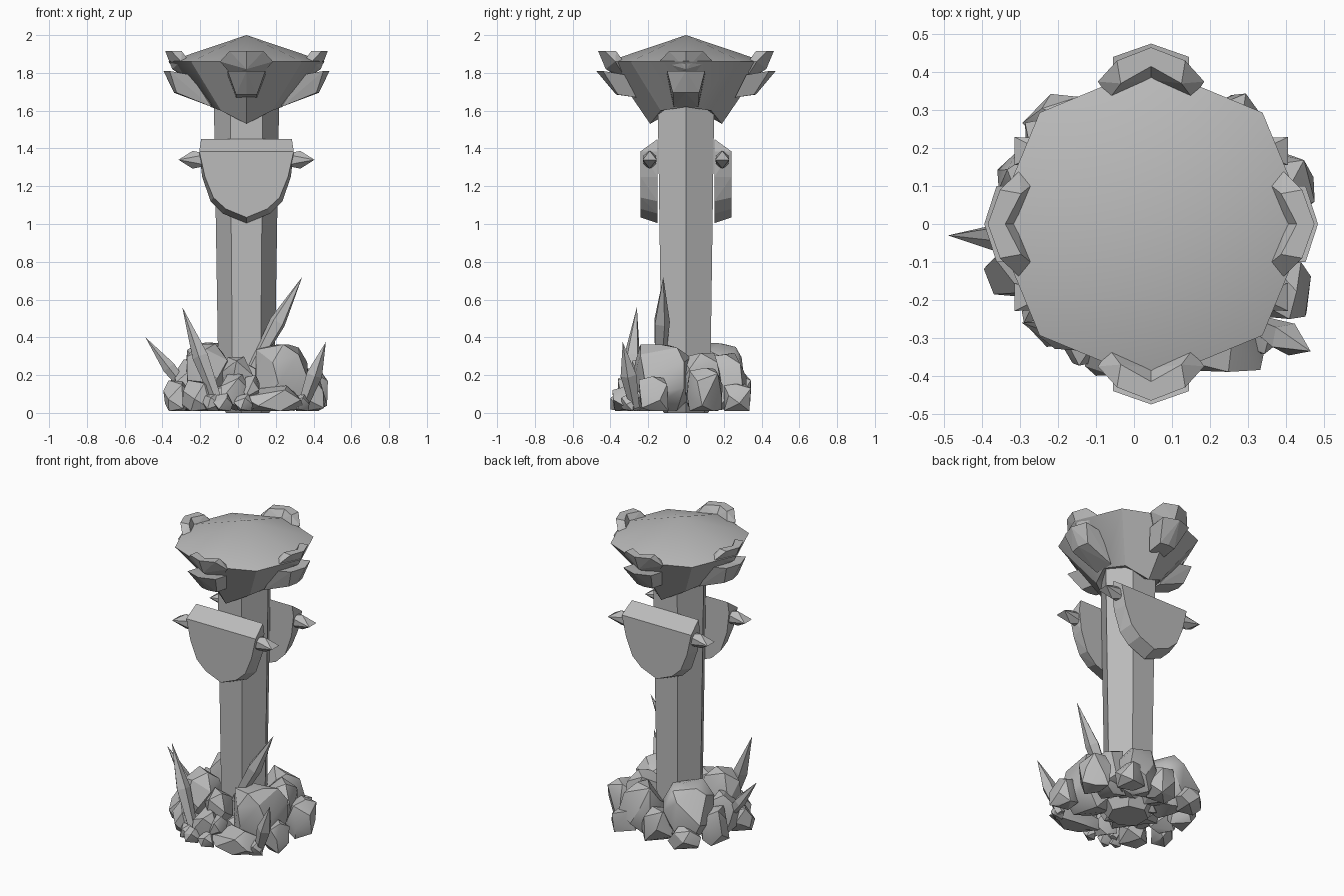
import bpy, bmesh, math, random
from mathutils import Vector, Matrix

random.seed(11)
cube = bpy.data.objects.get("Cube")
if cube:
    bpy.data.objects.remove(cube, do_unlink=True)

stone = bpy.data.materials.new("grey_stone")
stone.use_nodes = True
GREY = (0.5, 0.5, 0.5, 1)
stone.diffuse_color = GREY
stone.node_tree.nodes["Principled BSDF"].inputs["Base Color"].default_value = GREY

CENTRE = Vector((0.045, 0, 0))


def finish(name, bm, angle=None):
    """Turn a bmesh into a named stone object."""
    bmesh.ops.recalc_face_normals(bm, faces=bm.faces)
    mesh = bpy.data.meshes.new(name)
    bm.to_mesh(mesh)
    bm.free()
    mesh.materials.append(stone)
    obj = bpy.data.objects.new(name, mesh)
    bpy.context.scene.collection.objects.link(obj)
    if angle:
        bpy.ops.object.select_all(action='DESELECT')
        obj.select_set(True)
        bpy.context.view_layer.objects.active = obj
        bpy.ops.object.shade_smooth_by_angle(angle=math.radians(angle))
    return obj


def add_hull(bm, points):
    """Add the convex hull of the points to a bmesh."""
    verts = [bm.verts.new(p) for p in points]
    result = bmesh.ops.convex_hull(bm, input=verts)
    loose = {v for v in result["geom_interior"] + result["geom_unused"]
             if isinstance(v, bmesh.types.BMVert)}
    bmesh.ops.delete(bm, geom=list(loose), context='VERTS')


def hull(name, points, angle=None, merge=1):
    bm = bmesh.new()
    add_hull(bm, points)
    bmesh.ops.dissolve_limit(bm, angle_limit=math.radians(merge),
                             verts=bm.verts, edges=bm.edges)
    return finish(name, bm, angle)


def ring(sides, radius, z):
    return [CENTRE + Vector((radius * math.cos(math.tau * i / sides),
                             radius * math.sin(math.tau * i / sides), z))
            for i in range(sides)]


# Tapered six-sided column
hull("column", ring(6, 0.147, 0.06) + ring(6, 0.173, 1.66))

# Eight-sided bowl with a shallow domed lid and a zigzag lower edge
bm = bmesh.new()
rim = [bm.verts.new(p) for p in ring(8, 0.415, 1.86)]
low = [bm.verts.new(p) for p in ring(8, 0.19, 1.6)]
low[2].co.z = low[6].co.z = 1.53
low[0].co.z = low[4].co.z = 1.62
apex = bm.verts.new(CENTRE + Vector((0, 0, 2)))
under = bm.verts.new(CENTRE + Vector((0, 0, 1.64)))
for i in range(8):
    j = (i + 1) % 8
    bm.faces.new((rim[i], rim[j], apex))
    bm.faces.new((low[i], low[j], rim[j], rim[i]))
    bm.faces.new((low[j], low[i], under))
finish("bowl", bm, 32)


def bent_plate(name, half, angle, reach):
    """Two mirrored convex halves (outward, sideways, up), folded on a corner."""
    bm = bmesh.new()
    turn = Matrix.Rotation(angle, 3, 'Z')
    for side in (1, -1):
        add_hull(bm, [CENTRE + turn @ Vector((r * reach, side * t, z))
                      for r, t, z in half])
    bmesh.ops.remove_doubles(bm, verts=bm.verts, dist=0.0005)
    inner = [f for f in bm.faces
             if all(abs((turn.inverted() @ (v.co - CENTRE)).y) < 0.001 for v in f.verts)]
    bmesh.ops.delete(bm, geom=inner, context='FACES')
    bmesh.ops.dissolve_limit(bm, angle_limit=0.02, verts=bm.verts, edges=bm.edges)
    finish(name, bm)


# Crown claws on the rim and brackets below them, on four corners
claw = [(0.465, 0, 1.915), (0.43, 0.09, 1.915), (0.415, 0, 1.915), (0.37, 0.08, 1.915),
        (0.425, 0, 1.82), (0.375, 0.14, 1.86), (0.38, 0, 1.86), (0.33, 0.11, 1.86),
        (0.36, 0, 1.78), (0.33, 0.08, 1.79)]
top = [(0.475, 0, 1.81), (0.44, 0.1, 1.81), (0.34, 0, 1.79), (0.32, 0.1, 1.79)]
short = top + [(0.37, 0, 1.685), (0.36, 0.055, 1.685), (0.26, 0, 1.67), (0.26, 0.055, 1.67)]
long = top + [(0.415, 0, 1.695), (0.4, 0.07, 1.695), (0.2, 0, 1.62), (0.2, 0.065, 1.62),
              (0.22, 0, 1.7)]
for k, place in enumerate(("left", "back", "right", "front")):
    on_axis = k % 2
    reach = 1 if on_axis else 0.925
    bent_plate(place + "_claw", claw, k * math.pi / 2, reach)
    bent_plate(place + "_bracket", short if on_axis else long, k * math.pi / 2, reach)

# Shields on front and back, each with two side spikes
back_edge = [(0.24, 1.45), (0.25, 1.385), (0.235, 1.25), (0.19, 1.12), (0.125, 1.055), (0, 1.005)]
face_edge = [(0.25, 1.385), (0.22, 1.25), (0.175, 1.14), (0.11, 1.08), (0, 1.035)]
spike = [(0.36, 0.037, 0), (0.36, -0.037, 0), (0.285, 0, 0.047), (0.285, 0, -0.047),
         (0.2, 0.03, 0.03), (0.2, -0.03, 0.03), (0.2, 0.03, -0.03), (0.2, -0.03, -0.03)]
for place, facing in (("front", -1), ("back", 1)):
    hull(place + "_shield", [CENTRE + Vector((s * x, facing * depth, z))
                             for edge, depth in ((back_edge, 0.15), (face_edge, 0.24))
                             for x, z in edge for s in (1, -1)])
    for side, s in (("left", 1), ("right", -1)):
        hull(f"{place}_{side}_shield_spike",
             [CENTRE + Vector((s * x, facing * 0.192 + y, 1.34 + z)) for x, y, z in spike])


# Long pointed crystals: base, tip and thickness
def crystal(name, base, tip, radius):
    base, tip = Vector(base), Vector(tip)
    turn = (tip - base).to_track_quat('Z', 'Y')
    points = [tip]
    for along, width in ((0, 0.6), (0.5, 1)):
        for i in range(5):
            a = math.tau * i / 5
            points.append(base.lerp(tip, along) + turn @ Vector(
                (radius * width * math.cos(a), radius * width * math.sin(a), 0)))
    hull(name, points)


crystal("side_crystal", (-0.24, -0.04, 0.08), (-0.49, -0.03, 0.4), 0.036)
crystal("front_crystal", (-0.1, -0.31, 0.04), (-0.295, -0.26, 0.56), 0.045)
crystal("tall_crystal", (0.08, -0.14, 0.24), (0.34, -0.12, 0.72), 0.045)
crystal("corner_crystal", (0.34, -0.27, 0.03), (0.465, -0.335, 0.375), 0.045)


# Boulders: jittered hulls with flattened undersides
def boulder(name, x, y, z, width, depth, height, count):
    points = []
    for i in range(count):
        up = 1 - 2 * (i + 0.5) / count
        a = i * 2.4 + random.uniform(-0.35, 0.35)
        flat = math.sqrt(1 - up * up)
        d = Vector((flat * math.cos(a), flat * math.sin(a), up))
        d *= random.uniform(0.92, 1.08) / max(0.8, max(map(abs, d)))
        points.append((x + d.x * width, y + d.y * depth, max(0.01, z + d.z * height)))
    hull(name, points, 30, 9)


boulders = [
    (0.23, -0.13, 0.19, 0.14, 0.15, 0.17, 26), (-0.14, 0.16, 0.2, 0.14, 0.14, 0.17, 26),
    (0.19, -0.3, 0.06, 0.15, 0.09, 0.08, 12), (0.4, -0.17, 0.09, 0.07, 0.08, 0.1, 14),
    (0.38, 0.1, 0.11, 0.09, 0.09, 0.12, 18), (0.25, 0.08, 0.18, 0.1, 0.11, 0.13, 16),
    (0.16, 0.22, 0.16, 0.12, 0.1, 0.15, 16), (0.25, 0.27, 0.07, 0.09, 0.07, 0.09, 14),
    (0.02, 0.27, 0.1, 0.1, 0.07, 0.11, 14), (-0.19, 0.27, 0.07, 0.1, 0.07, 0.08, 14),
    (-0.28, 0.11, 0.11, 0.08, 0.09, 0.12, 16), (-0.25, -0.03, 0.15, 0.09, 0.09, 0.13, 16),
    (-0.32, -0.12, 0.08, 0.07, 0.07, 0.09, 14), (-0.16, -0.14, 0.21, 0.11, 0.11, 0.15, 18),
    (-0.2, -0.24, 0.08, 0.09, 0.08, 0.09, 14), (0.0, -0.2, 0.19, 0.08, 0.08, 0.11, 12),
    (-0.01, -0.29, 0.11, 0.08, 0.07, 0.1, 12), (0.07, -0.31, 0.13, 0.05, 0.05, 0.07, 10),
]
for n, spec in enumerate(boulders):
    boulder(f"boulder_{n + 1}", *spec)

# Small chips around the front and packed rubble underneath
for n, (x, y) in enumerate(((-0.08, -0.36), (0.03, -0.36), (-0.14, -0.33), (0.33, -0.3))):
    boulder(f"chip_{n + 1}", x, y, 0.05, 0.05, 0.04, 0.05, 10)
for n in range(9):
    a, r = n * 2.4, 0.075 * math.sqrt(n)
    boulder(f"rubble_{n + 1}", 0.04 + r * math.cos(a), r * math.sin(a),
            random.uniform(0.07, 0.11), 0.09, 0.08, 0.06, 12)

# One flat footing stone that rests on the ground
hull("footing", ring(7, 0.12, 0) + ring(7, 0.16, 0.06))
